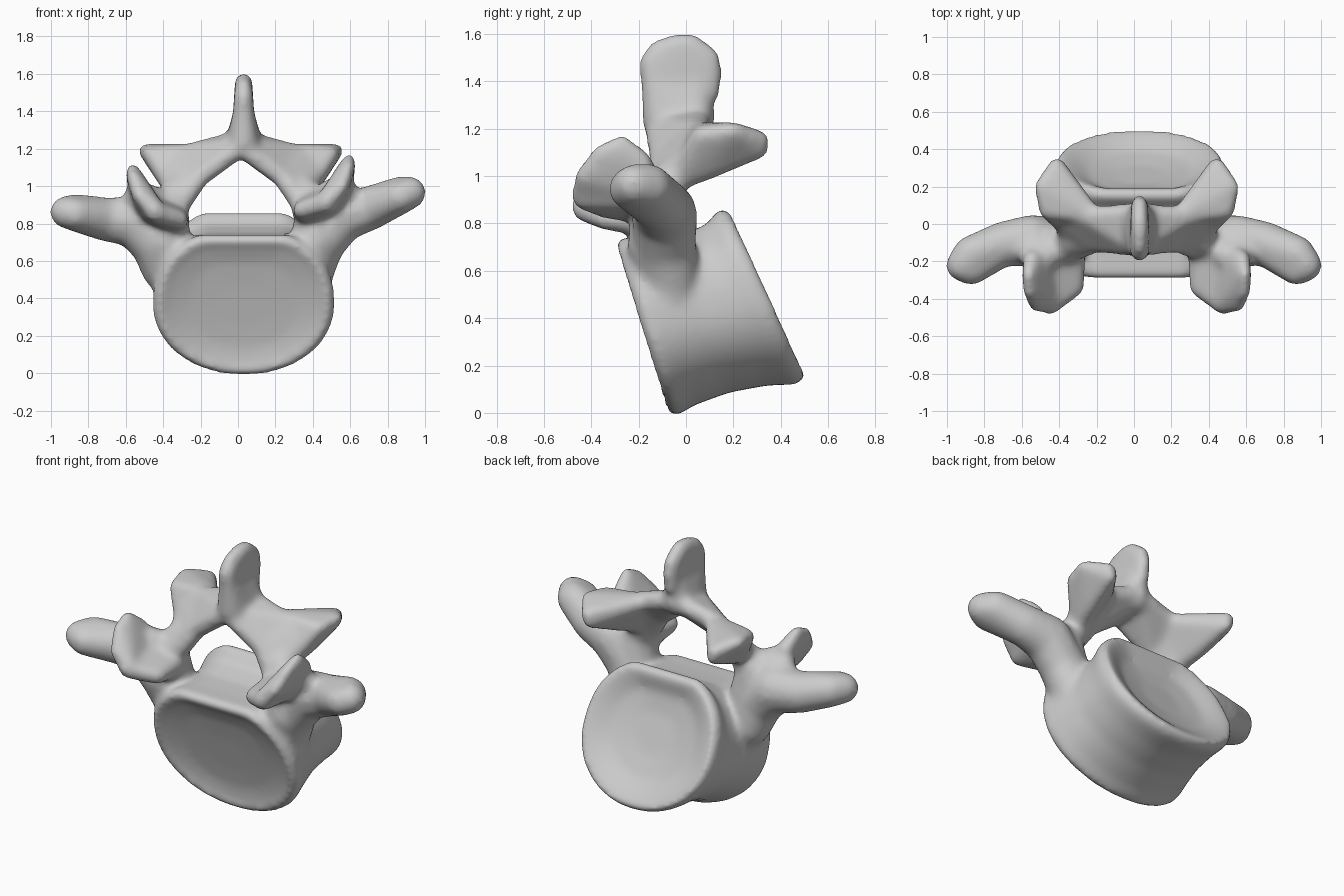
import bpy, bmesh, math
from mathutils import Vector

bone = bmesh.new()


def add_to_bone(part):
    bmesh.ops.recalc_face_normals(part, faces=part.faces[:])
    mesh = bpy.data.meshes.new("part")
    part.to_mesh(mesh)
    part.free()
    bone.from_mesh(mesh)
    bpy.data.meshes.remove(mesh)


def hull(balls):
    """Rounded solid wrapped around balls given as (x, y, z, radius)."""
    part = bmesh.new()
    for x, y, z, r in balls:
        for i in range(80):
            v = 1 - 2 * (i + 0.5) / 80
            a = i * 2.39996
            s = math.sqrt(1 - v * v)
            part.verts.new((x + r * s * math.cos(a), y + r * s * math.sin(a), z + r * v))
    bmesh.ops.convex_hull(part, input=part.verts[:])
    bmesh.ops.delete(part, geom=[v for v in part.verts if not v.link_faces], context='VERTS')
    add_to_bone(part)


def both_sides(balls, left_drop=0.0, slope=0.0, shift=0.015):
    hull([(x + shift, y, z, r) for x, y, z, r in balls])
    hull([(-x + shift, y, z - left_drop - slope * (x - 0.4), r) for x, y, z, r in balls])


def chain(balls, **kw):
    for a, b in zip(balls, balls[1:]):
        both_sides([a, b], **kw)


# Vertebral body: lofted rings (bottom y,z / top y,z / half width / scale / push along y)
rings = [
    ((-.06, -.01), (-.29, .73), .47, .30, .03),
    ((-.06, -.01), (-.29, .73), .47, .62, .025),
    ((-.06, -.01), (-.29, .73), .47, .84, .005),
    ((-.07, -.015), (-.30, .73), .48, .94, -.008),
    ((-.04, -.015), (-.27, .74), .49, 1, 0),
    ((.03, .03), (-.17, .74), .475, 1, 0),
    ((.18, .085), (-.04, .75), .445, 1, 0),
    ((.34, .115), (.08, .79), .44, 1, 0),
    ((.47, .12), (.14, .86), .45, 1, 0),
    ((.505, .14), (.175, .865), .445, .96, .012),
    ((.505, .14), (.17, .865), .44, .84, -.005),
    ((.505, .14), (.17, .865), .44, .62, -.055),
    ((.505, .14), (.17, .865), .44, .3, -.075),
]
body = bmesh.new()
loops = []
N = 56
for bot, top, w, k, push in rings:
    b, t = Vector((0, *bot)), Vector((0, *top))
    c, up = (b + t) / 2, (t - b) / 2
    c.x, c.y = 0.03, c.y + push
    loop = []
    for i in range(N):
        a = math.tau * i / N
        ca, sa = math.cos(a), math.sin(a)
        p = 0.86 if sa > 0 else 0.97
        px = math.copysign(abs(ca) ** p, ca) * w
        pz = math.copysign(abs(sa) ** p, sa)
        pz = min(pz, 0.91) / 0.91 if pz > 0 else pz
        loop.append(body.verts.new(c + k * (Vector((px, 0, 0)) + up * pz)))
    loops.append(loop)
for l0, l1 in zip(loops, loops[1:]):
    for i in range(N):
        j = (i + 1) % N
        body.faces.new((l0[i], l0[j], l1[j], l1[i]))
body.faces.new(loops[0])
body.faces.new(loops[-1])
add_to_bone(body)

# Pedicles
chain([(.37, -.06, .50, .12), (.40, -.11, .71, .14), (.41, -.11, .88, .11)])

# Transverse processes
chain([(.40, -.06, .56, .12), (.44, -.09, .70, .135), (.55, -.09, .84, .14),
       (.70, -.105, .88, .12)], slope=.2, shift=0)
both_sides([(.70, -.105, .88, .12), (.87, -.16, .955, .10), (.92, -.22, .965, .088),
            (.87, -.245, .945, .085)], slope=.2, shift=0)

# Bumps joining the upper cups to the transverse processes
both_sides([(.48, -.17, .96, .08), (.58, -.17, .97, .055), (.56, -.1, .88, .1)], left_drop=.03)

# Superior articular cups
both_sides([(.33, -.34, .87, .05), (.35, -.15, .87, .08), (.46, -.43, .91, .055),
            (.48, -.16, .93, .08)], left_drop=.05)
both_sides([(.46, -.43, .92, .055), (.50, -.16, .94, .07), (.54, -.43, 1.0, .04),
            (.575, -.36, 1.10, .035), (.58, -.27, 1.14, .035), (.56, -.19, 1.06, .05)],
           left_drop=.05)

# Pars linking pedicle to lamina
chain([(.39, -.12, .88, .105), (.34, -.08, .98, .08), (.36, .03, 1.05, .065)])

# Laminae
both_sides([(0, -.12, 1.21, .055), (0, .06, 1.25, .055), (.22, -.1, 1.05, .055),
            (.26, .04, 1.18, .055)])
both_sides([(.22, -.1, 1.05, .055), (.26, .04, 1.18, .055), (.32, -.13, .92, .065),
            (.40, .05, 1.1, .065)])

# Inferior articular plates
both_sides([(.24, .05, 1.18, .05), (.48, .07, 1.17, .045), (.51, .2, 1.19, .04),
            (.43, .31, 1.15, .045), (.42, .31, 1.11, .04), (.39, .1, 1.04, .055),
            (.36, -.02, 1.0, .06)])

# Spinous process with flared root
hull([(.03, -.10, 1.23, .085), (.03, .03, 1.25, .095), (.03, -.13, 1.38, .06),
      (.03, .05, 1.38, .055)])
hull([(.03, -.13, 1.34, .06), (.03, -.15, 1.48, .05), (.03, -.12, 1.535, .042),
      (.03, -.03, 1.56, .046), (.03, .02, 1.56, .046), (.03, .1, 1.5, .045),
      (.03, .11, 1.44, .045), (.03, .10, 1.35, .045)])

# Fuse all parts into one smooth bone
mesh = bpy.data.meshes.new("vertebra")
bone.to_mesh(mesh)
bone.free()
vertebra = bpy.data.objects.new("vertebra", mesh)
bpy.context.collection.objects.link(vertebra)
fuse = vertebra.modifiers.new("fuse", 'REMESH')
fuse.mode = 'VOXEL'
fuse.voxel_size = 0.015
fuse.use_smooth_shade = True
soften = vertebra.modifiers.new("soften", 'SMOOTH')
soften.factor = 0.5
soften.iterations = 24
